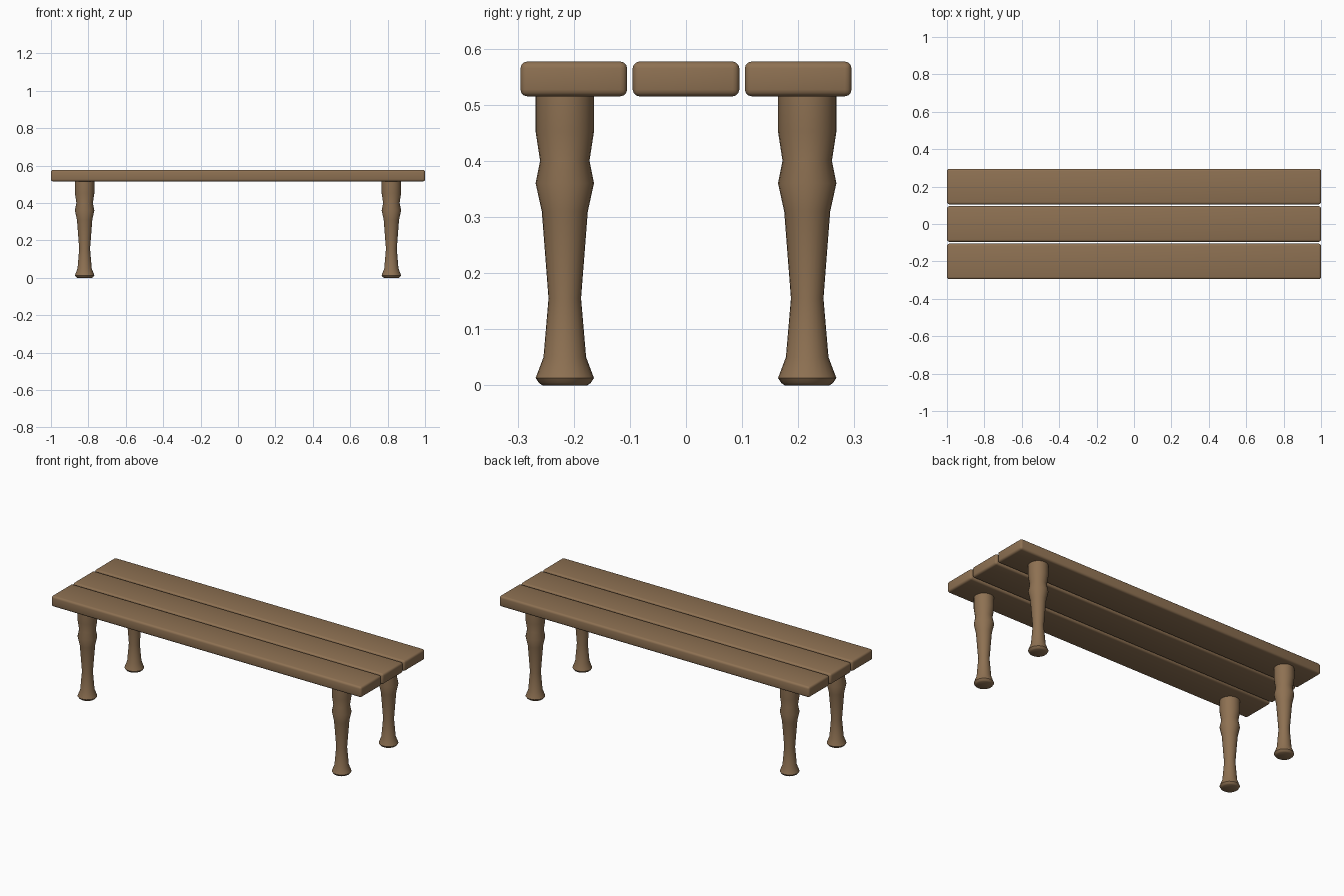
import bpy, bmesh, math

if "Cube" in bpy.data.objects:
    bpy.data.objects.remove(bpy.data.objects["Cube"])

wood = bpy.data.materials.new("brown wood")
wood.diffuse_color = (0.27, 0.165, 0.085, 1)
wood.use_nodes = True
wood.node_tree.nodes["Principled BSDF"].inputs["Base Color"].default_value = wood.diffuse_color


def add_object(name, bm, angle):
    mesh = bpy.data.meshes.new(name)
    bmesh.ops.recalc_face_normals(bm, faces=bm.faces)
    bm.to_mesh(mesh)
    bm.free()
    mesh.materials.append(wood)
    ob = bpy.data.objects.new(name, mesh)
    bpy.context.collection.objects.link(ob)
    bpy.ops.object.select_all(action='DESELECT')
    ob.select_set(True)
    bpy.context.view_layer.objects.active = ob
    bpy.ops.object.shade_smooth_by_angle(angle=math.radians(angle))
    return ob


# Seat planks: rounded-edge boards
def plank(name, y):
    bm = bmesh.new()
    bmesh.ops.create_cube(bm, size=1)
    for v in bm.verts:
        v.co.x *= 2.0
        v.co.y = v.co.y * 0.19 + y
        v.co.z = v.co.z * 0.062 + 0.546
    bmesh.ops.bevel(bm, geom=bm.edges[:], offset=0.012, segments=3,
                    profile=0.5, affect='EDGES')
    add_object(name, bm, 40)


for name, y in (("front_plank", -0.2), ("middle_plank", 0), ("back_plank", 0.2)):
    plank(name, y)

# Turned legs: (radius, height) profile
PROFILE = [(0.040, 0), (0.046, 0.004), (0.052, 0.013), (0.038, 0.05),
           (0.029, 0.155), (0.041, 0.31), (0.052, 0.36), (0.044, 0.40),
           (0.052, 0.452), (0.052, 0.518)]
SIDES = 24


def leg(name, x, y):
    bm = bmesh.new()
    rings = [[bm.verts.new((x + r * math.cos(math.tau * i / SIDES),
                            y + r * math.sin(math.tau * i / SIDES), z))
              for i in range(SIDES)] for r, z in PROFILE]
    for a, b in zip(rings, rings[1:]):
        for i in range(SIDES):
            j = (i + 1) % SIDES
            bm.faces.new((a[i], a[j], b[j], b[i]))
    bm.faces.new(rings[0][::-1])
    bm.faces.new(rings[-1])
    add_object(name, bm, 35)


for x, side in ((-0.82, "left"), (0.82, "right")):
    for y, end in ((-0.216, "front"), (0.216, "back")):
        leg(f"{end}_{side}_leg", x, y)
